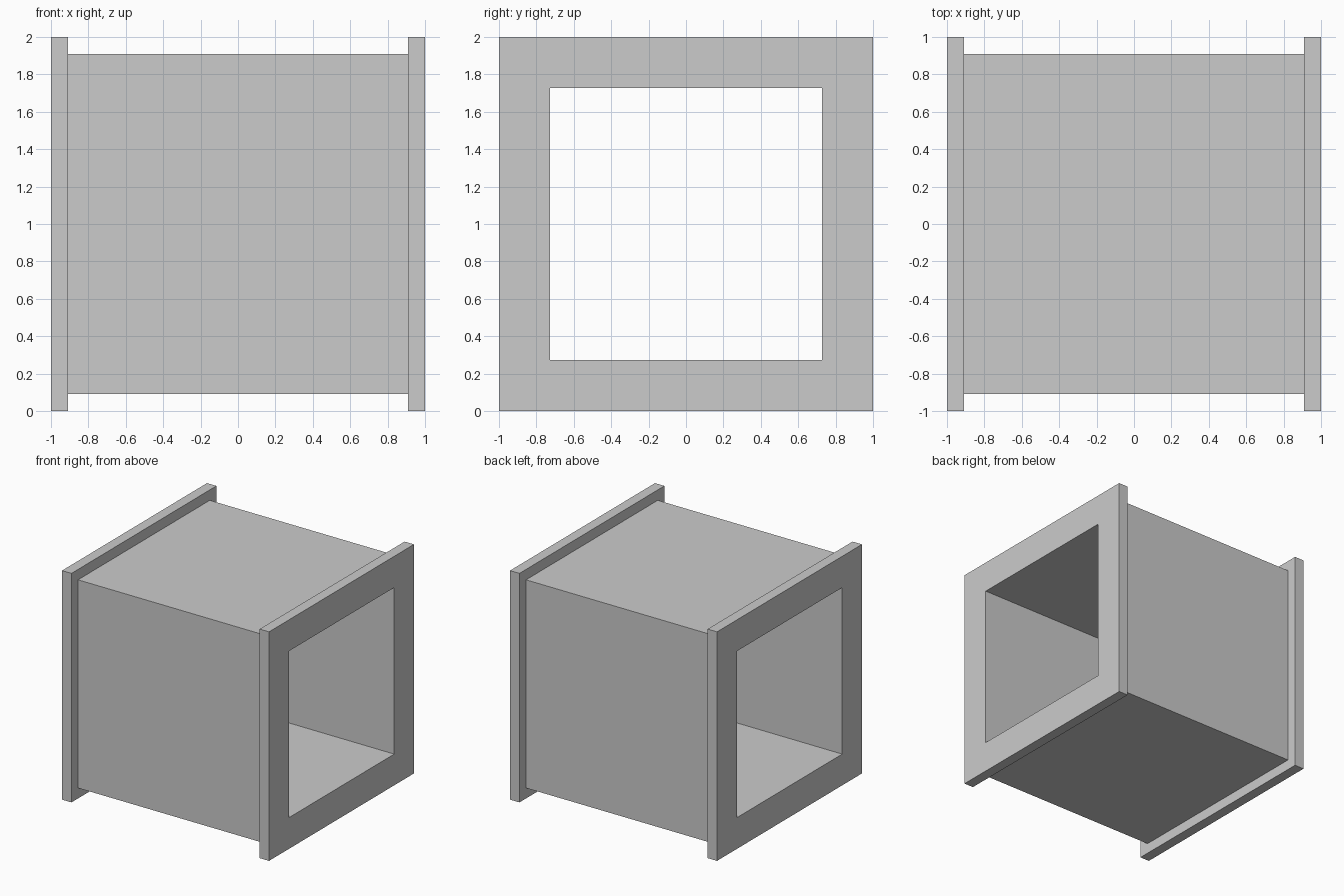
import bpy, bmesh

if "Cube" in bpy.data.objects:
    bpy.data.objects.remove(bpy.data.objects["Cube"])

FLANGE_X = 0.909   # inner face of each end flange
BODY = 0.909       # half width of the tube outside
BORE = 0.727       # half width of the opening

# Closed wall profile (x, half width), swept around the square section
profile = [(-1, BORE), (-1, 1), (-FLANGE_X, 1), (-FLANGE_X, BODY),
           (FLANGE_X, BODY), (FLANGE_X, 1), (1, 1), (1, BORE)]
corners = [(-1, -1), (1, -1), (1, 1), (-1, 1)]

bm = bmesh.new()
rings = [[bm.verts.new((x, sy * h, 1 + sz * h)) for sy, sz in corners]
         for x, h in profile]
for i, a in enumerate(rings):
    b = rings[(i + 1) % len(rings)]
    for k in range(4):
        n = (k + 1) % 4
        bm.faces.new((a[k], a[n], b[n], b[k]))
bmesh.ops.recalc_face_normals(bm, faces=bm.faces)

# Flanged square duct
mesh = bpy.data.meshes.new("flanged_square_duct")
bm.to_mesh(mesh)
bm.free()
bpy.context.collection.objects.link(bpy.data.objects.new("flanged_square_duct", mesh))
